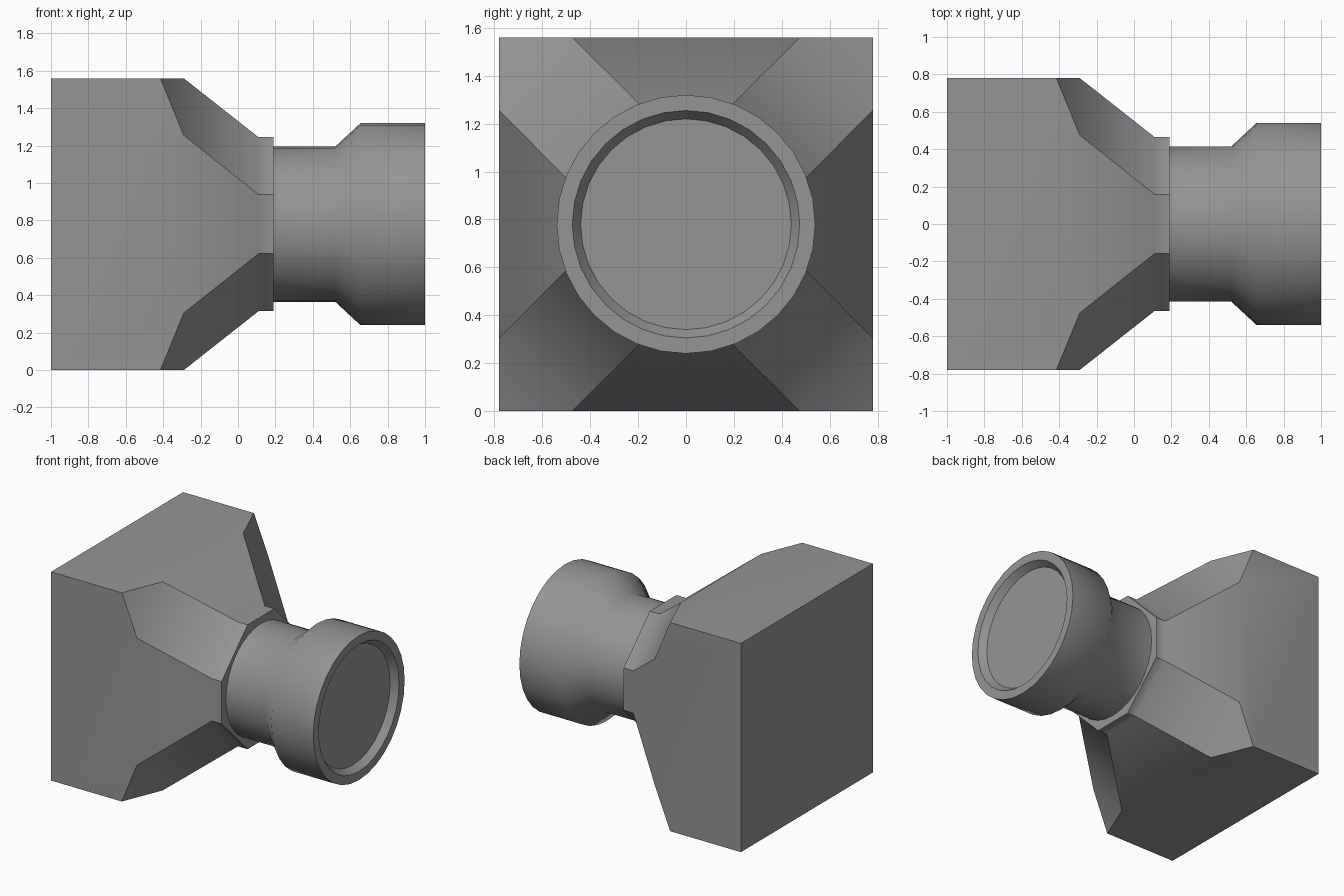
import bpy, bmesh
from math import cos, sin, pi, radians

if "Cube" in bpy.data.objects:
    bpy.data.objects.remove(bpy.data.objects["Cube"])

CZ = 0.78   # height of the long axis
H = 0.78    # half width of the square block

# Dark grey finish
dark = bpy.data.materials.new("dark_grey")
dark.diffuse_color = (0.3, 0.3, 0.3, 1)
dark.use_nodes = True
dark.node_tree.nodes["Principled BSDF"].inputs["Base Color"].default_value = dark.diffuse_color


def finish(name, bm, is_sharp):
    """Smooth faces, mark the hard edges and link the object."""
    bmesh.ops.recalc_face_normals(bm, faces=bm.faces[:])
    for f in bm.faces:
        f.smooth = True
    for e in bm.edges:
        e.smooth = not is_sharp(e)
    me = bpy.data.meshes.new(name)
    bm.to_mesh(me)
    bm.free()
    me.materials.append(dark)
    ob = bpy.data.objects.new(name, me)
    bpy.context.collection.objects.link(ob)
    return ob


# Block: square at the back, tapering to a small octagon with cut corners
def ring(bm, x, a, b=None):
    """Square of half width a, or octagon whose sides have half length b."""
    pts = []
    for sy, sz in ((1, 1), (-1, 1), (-1, -1), (1, -1)):
        if b is None:
            pts.append((sy * a, sz * a))
        else:
            pair = [(sy * a, sz * b), (sy * b, sz * a)]
            pts += pair if sy * sz > 0 else pair[::-1]
    return [bm.verts.new((x, y, CZ + z)) for y, z in pts]


bm = bmesh.new()
back = ring(bm, -1.0, H)
tips = ring(bm, -0.415, H)
shoulder = ring(bm, -0.29, H, 0.475)
waist = ring(bm, 0.11, 0.465, 0.158)
end = ring(bm, 0.19, 0.465, 0.158)
bm.faces.new(back)
bm.faces.new(end)
for i in range(4):
    j = (i + 1) % 4
    bm.faces.new((back[i], back[j], tips[j], shoulder[2 * j],
                  shoulder[2 * i + 1], tips[i]))
    bm.faces.new((tips[i], shoulder[2 * i], shoulder[2 * i + 1]))
for lo, hi in ((shoulder, waist), (waist, end)):
    for i in range(8):
        j = (i + 1) % 8
        bm.faces.new((lo[i], lo[j], hi[j], hi[i]))


def block_sharp(e):
    xs = [v.co.x for v in e.verts]
    return not any(all(abs(x - s) < 1e-4 for x in xs) for s in (-0.29, 0.11))


finish("tapered_block", bm, block_sharp)

# Neck and flared round socket, lathed around the x axis
PROFILE = [(0.18, 0.415), (0.52, 0.415), (0.655, 0.54), (1.0, 0.54),
           (1.0, 0.475), (0.95, 0.44)]
N = 32
bm = bmesh.new()
loops = [[bm.verts.new((x, r * cos(2 * pi * k / N), CZ + r * sin(2 * pi * k / N)))
          for k in range(N)] for x, r in PROFILE]
for lo, hi in zip(loops, loops[1:]):
    for k in range(N):
        m = (k + 1) % N
        bm.faces.new((lo[k], lo[m], hi[m], hi[k]))
bm.faces.new(loops[0])
bm.faces.new(loops[-1])
finish("round_socket", bm, lambda e: e.calc_face_angle(0) > radians(50))
